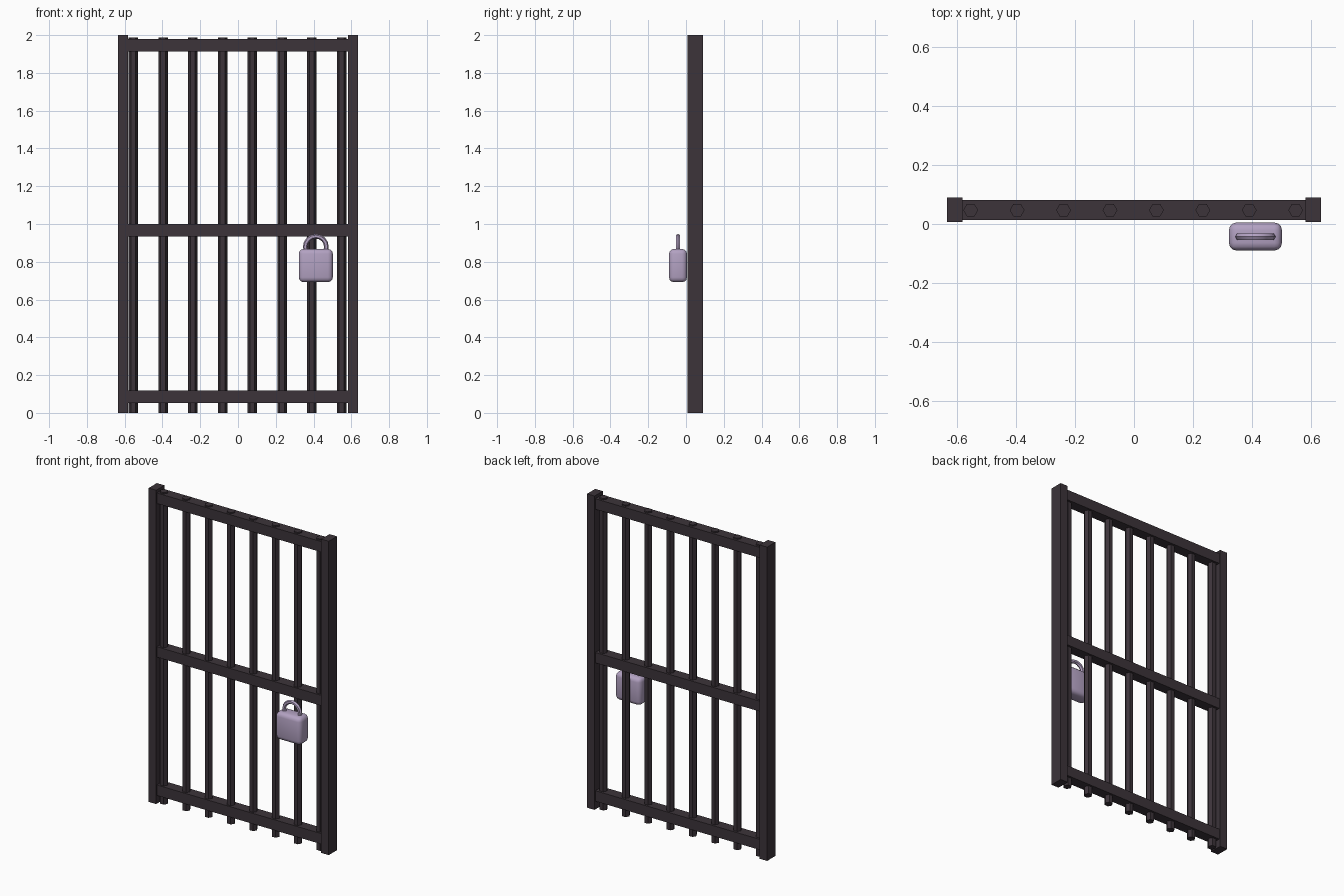
import bpy, math

if "Cube" in bpy.data.objects:
    bpy.data.objects.remove(bpy.data.objects["Cube"])

def material(name, rgb):
    m = bpy.data.materials.new(name)
    m.diffuse_color = (*rgb, 1)
    m.use_nodes = True
    m.node_tree.nodes["Principled BSDF"].inputs["Base Color"].default_value = m.diffuse_color
    return m

iron = material("dark iron", (0.045, 0.034, 0.042))
lilac = material("lilac metal", (0.45, 0.36, 0.54))

def finish(name, mat):
    o = bpy.context.object
    o.name = name
    o.data.materials.append(mat)
    return o

def box(name, x, y, z, mat):
    """Box from (min, max) ranges on each axis."""
    bpy.ops.mesh.primitive_cube_add(size=1, location=[(a + b) / 2 for a, b in (x, y, z)])
    o = finish(name, mat)
    o.scale = [b - a for a, b in (x, y, z)]
    bpy.ops.object.transform_apply(location=False, rotation=False, scale=True)
    return o

# Side posts
box("left_post", (-0.635, -0.582), (0.007, 0.09), (0, 2), iron)
box("right_post", (0.582, 0.635), (0.007, 0.09), (0, 2), iron)

# Cross rails
for name, z0, z1 in (("bottom_rail", 0.052, 0.119), ("middle_rail", 0.934, 1.0), ("top_rail", 1.913, 1.98)):
    box(name, (-0.59, 0.59), (0.014, 0.082), (z0, z1), iron)

# Hexagonal upright bars
for i in range(8):
    bpy.ops.mesh.primitive_cylinder_add(vertices=6, radius=0.025, depth=1.988,
        location=(-0.554 + i * 0.1575, 0.047, 0.994), rotation=(0, 0, math.radians(30)))
    finish(f"bar_{i + 1}", iron)

# Padlock body, rounded
body = box("padlock_body", (0.322, 0.502), (-0.09, 0.005), (0.692, 0.868), lilac)
bev = body.modifiers.new("rounding", 'BEVEL')
bev.width, bev.segments = 0.026, 3
bpy.ops.object.shade_smooth()

# Padlock shackle: ring whose lower half sits inside the body
bpy.ops.mesh.primitive_torus_add(major_segments=16, minor_segments=6, major_radius=0.056,
    minor_radius=0.0125, location=(0.412, -0.043, 0.879), rotation=(math.pi / 2, 0, 0))
finish("padlock_shackle", lilac)
bpy.ops.object.shade_smooth_by_angle(angle=math.radians(40))
